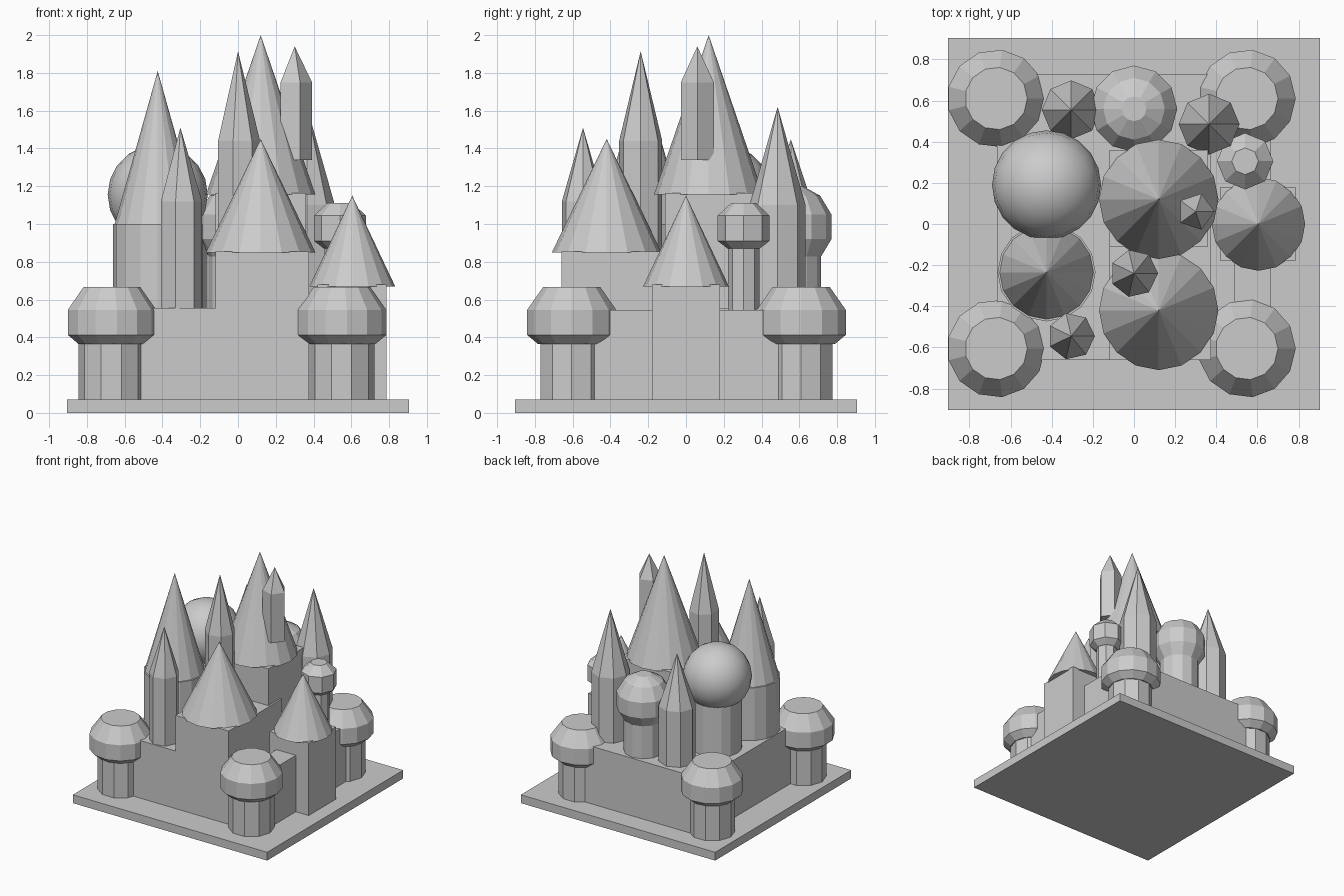
import bpy
import bmesh
from math import cos, sin, tau

cube = bpy.data.objects.get("Cube")
if cube:
    bpy.data.objects.remove(cube, do_unlink=True)

stone = bpy.data.materials.new("grey_stone")
stone.use_nodes = True
grey = (0.6, 0.6, 0.6, 1)
stone.diffuse_color = grey
stone.node_tree.nodes["Principled BSDF"].inputs["Base Color"].default_value = grey


def finish(name, bm, smooth=False):
    bmesh.ops.recalc_face_normals(bm, faces=bm.faces)
    for f in bm.faces:
        f.smooth = smooth
    mesh = bpy.data.meshes.new(name)
    bm.to_mesh(mesh)
    bm.free()
    mesh.materials.append(stone)
    obj = bpy.data.objects.new(name, mesh)
    bpy.context.scene.collection.objects.link(obj)
    return obj


def box(name, x0, x1, y0, y1, z0, z1):
    bm = bmesh.new()
    bmesh.ops.create_cube(bm, size=1)
    for v in bm.verts:
        v.co = ((x0 + x1) / 2 + v.co.x * (x1 - x0),
                (y0 + y1) / 2 + v.co.y * (y1 - y0),
                (z0 + z1) / 2 + v.co.z * (z1 - z0))
    return finish(name, bm)


def turned(name, x, y, sides, profile):
    """Closed faceted solid from (radius, height) pairs, bottom to top."""
    bm = bmesh.new()
    rings = []
    for r, z in profile:
        if r == 0:
            rings.append([bm.verts.new((x, y, z))] * sides)
        else:
            rings.append([bm.verts.new((x + r * cos(tau * i / sides),
                                        y + r * sin(tau * i / sides), z))
                          for i in range(sides)])
    for low, high in zip(rings, rings[1:]):
        for i in range(sides):
            j = (i + 1) % sides
            loop = dict.fromkeys((low[i], low[j], high[j], high[i]))
            bm.faces.new(list(loop))
    for ring in (rings[0], rings[-1]):
        if len(set(ring)) > 1:
            bm.faces.new(ring)
    return finish(name, bm)


def spire(name, x, y, sides, r, bottom, eaves, tip):
    turned(name, x, y, sides, [(r, bottom), (r, eaves), (0, tip)])


# Ground slab, keep and curtain walls
box("base_slab", -0.905, 0.905, -0.905, 0.905, 0, 0.07)
box("main_block", -0.665, 0.375, -0.66, 0.73, 0.05, 0.555)
box("right_wall", 0.485, 0.665, -0.6, 0.62, 0.05, 0.545)
box("back_wall", 0.3, 0.6, 0.55, 0.73, 0.05, 0.545)

# Square towers with conical roofs
box("front_tower", -0.12, 0.375, -0.66, 0.05, 0.05, 0.855)
box("tall_tower", -0.12, 0.36, -0.11, 0.36, 0.05, 1.165)
box("side_tower", 0.42, 0.785, -0.18, 0.18, 0.05, 0.68)
for name, x, y, r, eaves, tip in (
        ("front_roof", 0.12, -0.42, 0.29, 0.85, 1.45),
        ("tall_roof", 0.12, 0.12, 0.29, 1.155, 2.0),
        ("side_roof", 0.605, 0, 0.227, 0.67, 1.15)):
    turned(name, x, y, 16, [(r, eaves), (0, tip)])

# Round tower on the left
turned("round_tower", -0.425, -0.235, 16, [(0.238, 0.5), (0.238, 1.0)])
turned("round_tower_roof", -0.425, -0.235, 16, [(0.228, 1.0), (0, 1.81)])

# Slim pointed spires
spire("centre_spire", 0, -0.24, 7, 0.117, 0.8, 1.44, 1.915)
spire("front_spire", -0.305, -0.545, 7, 0.115, 0.55, 1.12, 1.51)
spire("hanging_spire", 0.3, 0.06, 5, 0.092, 1.34, 1.75, 1.94)
spire("back_right_spire", -0.305, 0.555, 8, 0.143, 0.5, 1.02, 1.45)
spire("back_left_spire", 0.365, 0.485, 8, 0.148, 0.5, 1.1, 1.62)

# Large domed tower
turned("dome_tower", -0.425, 0.19, 16, [(0.19, 0.5), (0.19, 1.05)])
bm = bmesh.new()
bmesh.ops.create_uvsphere(bm, u_segments=20, v_segments=10, radius=0.265)
bmesh.ops.translate(bm, verts=bm.verts, vec=(-0.425, 0.19, 1.155))
finish("large_dome", bm, smooth=True)

# Faceted bulb tower at the back
turned("bulb_stem", 0, 0.56, 12, [(0.155, 0.5), (0.155, 0.85)])
turned("bulb_dome", 0, 0.56, 12,
       [(0.15, 0.82), (0.21, 0.92), (0.21, 1.05), (0.15, 1.15), (0.06, 1.2)])

# Small lantern turret on the wall
turned("lantern_stem", 0.54, 0.305, 8, [(0.083, 0.5), (0.083, 0.9)])
turned("lantern_cap", 0.54, 0.305, 8,
       [(0.085, 0.87), (0.137, 0.91), (0.137, 1.045), (0.065, 1.112)])

# Four corner turrets
for side, x in (("right", -0.67), ("left", 0.548)):
    for end, y in (("front", -0.605), ("back", 0.61)):
        label = f"{end}_{side}_turret"
        turned(label + "_stem", x, y, 10, [(0.175, 0.05), (0.175, 0.4)])
        turned(label + "_cap", x, y, 13,
               [(0.18, 0.365), (0.238, 0.413), (0.238, 0.545), (0.152, 0.667)])
